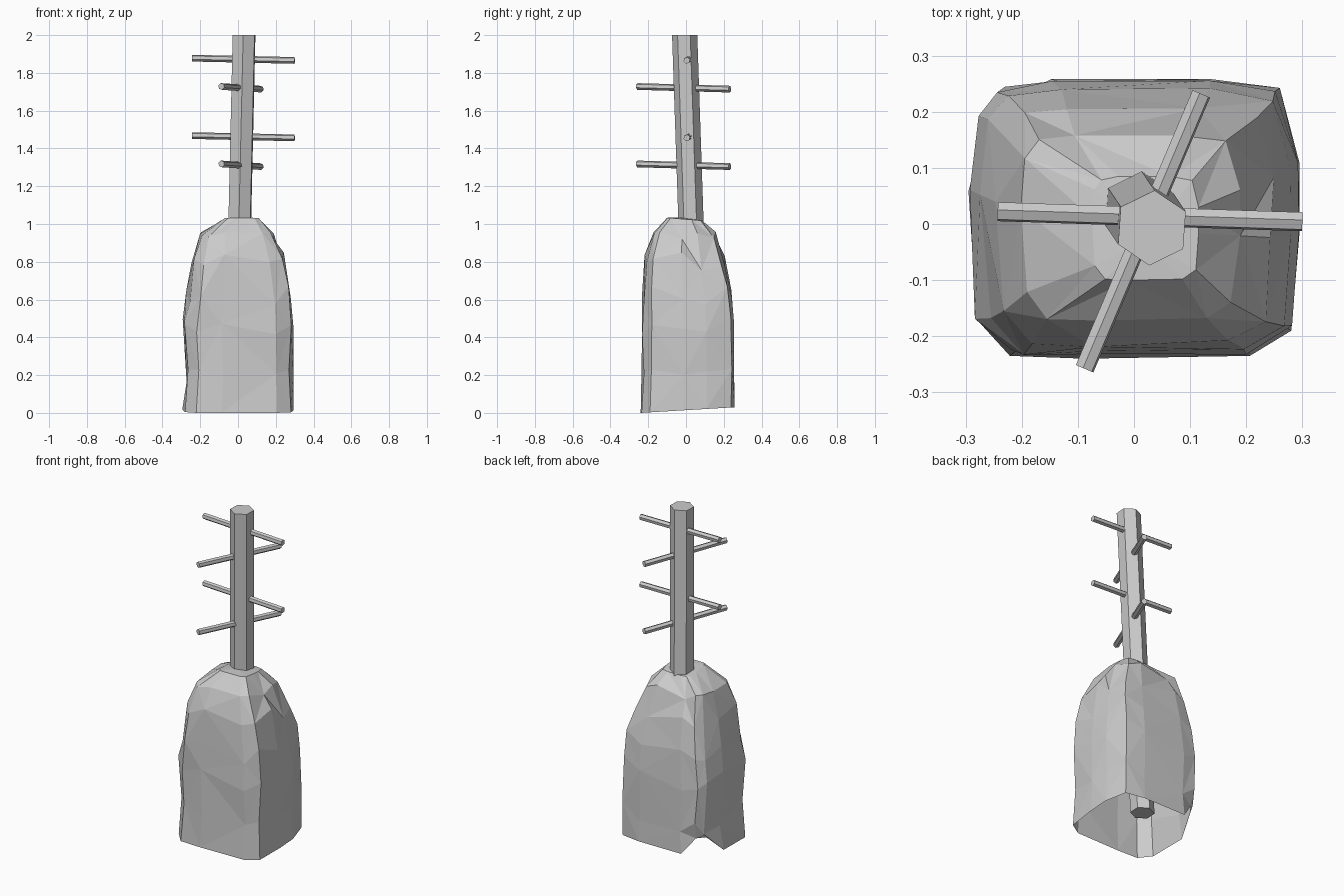
import bpy, bmesh, math, random
from mathutils import Vector

random.seed(4)
if "Cube" in bpy.data.objects:
    bpy.data.objects.remove(bpy.data.objects["Cube"], do_unlink=True)

grey = bpy.data.materials.new("stone grey")
grey.use_nodes = True
grey.diffuse_color = (0.6, 0.6, 0.6, 1)
grey.node_tree.nodes["Principled BSDF"].inputs["Base Color"].default_value = (0.6, 0.6, 0.6, 1)


def add_object(name, bm):
    mesh = bpy.data.meshes.new(name)
    bm.to_mesh(mesh)
    bm.free()
    mesh.materials.append(grey)
    obj = bpy.data.objects.new(name, mesh)
    bpy.context.collection.objects.link(obj)
    return obj


def prism(name, a, b, u, v, radius, turn):
    """Six-sided bar from a to b, its section lying in the u, v plane."""
    bm = bmesh.new()
    angles = [math.radians(turn + 60 * i) for i in range(6)]
    low, high = [[bm.verts.new(p + radius * (u * math.cos(t) + v * math.sin(t)))
                  for t in angles] for p in (a, b)]
    for i in range(6):
        j = (i + 1) % 6
        bm.faces.new((low[i], low[j], high[j], high[i]))
    bm.faces.new(low[::-1])
    bm.faces.new(high)
    bmesh.ops.recalc_face_normals(bm, faces=bm.faces)
    return add_object(name, bm)


X, Y, Z = Vector((1, 0, 0)), Vector((0, 1, 0)), Vector((0, 0, 1))

# Leaning pole, running down inside the hollow rock
prism("pole", Vector((-0.012, 0.058, 0.08)), Vector((0.032, -0.007, 2)), X, Y, 0.067, 26)

# Rungs, alternately crosswise and front to back
rungs = [
    ("side_rung", (-0.243, 0.022), (0.3, 0.004), (1.468, 1.878), 0.012),
    ("cross_rung", (-0.088, -0.258), (0.12, 0.232), (1.318, 1.728), 0.014),
]
for name, start, end, heights, drop in rungs:
    for label, z in zip(("lower", "upper"), heights):
        a, b = Vector((*start, z)), Vector((*end, z - drop))
        prism(f"{label}_{name}", a, b, Z.cross(b - a).normalized(), Z, 0.018, 20)

# Rock: boxy outline lofted through rings, open below
outline = [(-1, .2), (-.95, .75), (-.82, .93), (-.5, 1), (.47, 1), (.88, .92), (1, .4),
           (1, -.1), (.95, -.8), (.7, -.98), (-.3, -1), (-.75, -.98), (-.95, -.72)]
# height, x range, y range
rings = [(0, -.295, .295, -.24, .258), (.19, -.285, .297, -.237, .265),
         (.46, -.3, .298, -.24, .264), (.62, -.275, .29, -.238, .25),
         (.8, -.247, .25, -.22, .215), (.94, -.205, .19, -.175, .165),
         (1.025, -.075, .115, -.1, .085)]
bm = bmesh.new()
loops = []
last = len(rings) - 1
for k, (z, x0, x1, y0, y1) in enumerate(rings):
    loop = []
    for ox, oy in outline:
        x = (x0 + x1) / 2 + ox * (x1 - x0) / 2
        y = (y0 + y1) / 2 + oy * (y1 - y0) / 2
        h = z
        if k == 0:
            h = 0.03 * (y + 0.24) / 0.5
            if ox < -.7 and oy > .7:      # broken corner of the rim
                h, x, y = 0.13, x + 0.02, y - 0.02
        elif k == last:
            h = z - 0.08 * y
        else:
            h += random.uniform(-.05, .05) * (1 if k < 5 else .4)
            x *= random.uniform(.95, 1)
            y *= random.uniform(.95, 1)
        loop.append(bm.verts.new((x, y, h)))
    loops.append(loop)

n = len(outline)
for k in range(last):
    low, high = loops[k], loops[k + 1]
    for i in range(n):
        j = (i + 1) % n
        a, b, c, d = low[j], low[i], high[i], high[j]
        if (i + k) % 2:
            bm.faces.new((a, b, c))
            bm.faces.new((a, c, d))
        else:
            bm.faces.new((a, b, d))
            bm.faces.new((b, c, d))
peak = bm.verts.new((0.02, -0.03, 1.035))
for i in range(n):
    bm.faces.new((loops[-1][(i + 1) % n], loops[-1][i], peak))
add_object("rock_base", bm)
